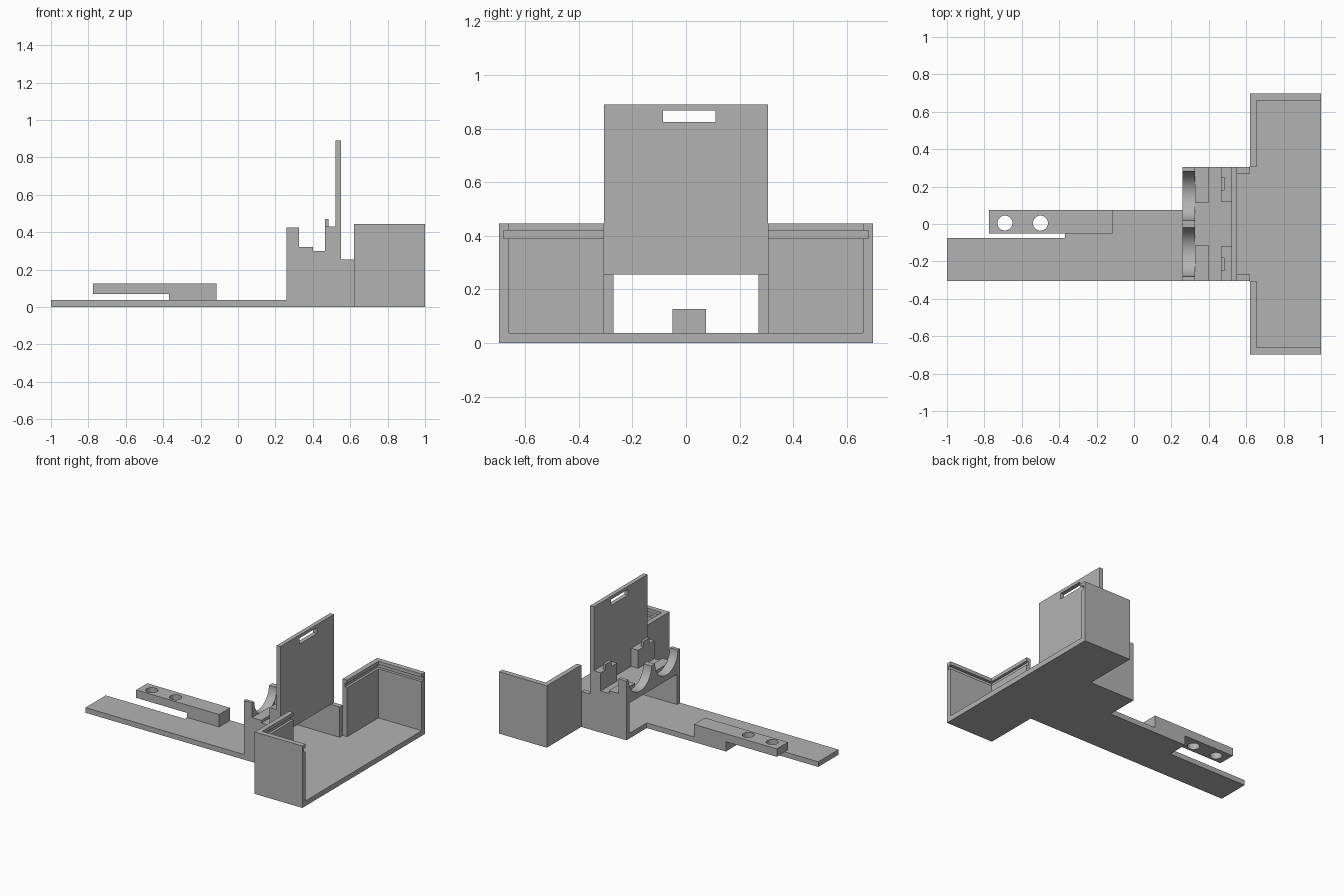
import bpy, bmesh, math
from mathutils import Vector

cube = bpy.data.objects.get("Cube")
if cube:
    bpy.data.objects.remove(cube, do_unlink=True)

grey = bpy.data.materials.new("plain grey")
grey.use_nodes = True
grey.diffuse_color = (0.45, 0.45, 0.45, 1)
grey.node_tree.nodes["Principled BSDF"].inputs["Base Color"].default_value = grey.diffuse_color


def prism(name, outline, axis, lo, hi):
    """Extrude a flat outline along x (points are y, z) or z (points are x, y)."""
    bm = bmesh.new()
    place = (lambda a, b: (lo, a, b)) if axis == "x" else (lambda a, b: (a, b, lo))
    step = Vector((hi - lo, 0, 0)) if axis == "x" else Vector((0, 0, hi - lo))
    face = bm.faces.new([bm.verts.new(place(a, b)) for a, b in outline])
    new = bmesh.ops.extrude_face_region(bm, geom=[face], use_keep_orig=True)
    verts = [g for g in new["geom"] if isinstance(g, bmesh.types.BMVert)]
    bmesh.ops.translate(bm, vec=step, verts=verts)
    bmesh.ops.recalc_face_normals(bm, faces=bm.faces)
    mesh = bpy.data.meshes.new(name)
    bm.to_mesh(mesh)
    bm.free()
    mesh.materials.append(grey)
    obj = bpy.data.objects.new(name, mesh)
    bpy.context.collection.objects.link(obj)
    return obj


def box(name, x, y, z):
    y0, y1 = sorted(y)
    return prism(name, [(x[0], y0), (x[1], y0), (x[1], y1), (x[0], y1)], "z", *z)


def cut(target, cutter):
    cutter.hide_render = True
    cutter.hide_set(True)
    mod = target.modifiers.new("cut", "BOOLEAN")
    mod.operation = "DIFFERENCE"
    mod.solver = "EXACT"
    mod.object = cutter


FLOOR, DECK, SIDE, WIDE = 0.037, 0.255, 0.305, 0.697

# Floor plate: long arm, neck and wide tray in one outline
prism("floor_plate", [(-1, -SIDE), (0.62, -SIDE), (0.62, -WIDE), (1, -WIDE), (1, WIDE),
                      (0.62, WIDE), (0.62, SIDE), (0.26, SIDE), (0.26, 0.075),
                      (-0.37, 0.075), (-0.37, -0.075), (-1, -0.075)], "z", 0, FLOOR)

# Raised bar with two screw holes
bar = box("bar", (-0.775, -0.115), (-0.05, 0.075), (0.07, 0.127))
box("bar_foot", (-0.37, -0.115), (-0.05, 0.075), (FLOOR, 0.07))
for i, x in enumerate((-0.69, -0.5)):
    ring = [(x + 0.04 * math.cos(a * math.pi / 16), 0.005 + 0.04 * math.sin(a * math.pi / 16))
            for a in range(32)]
    cut(bar, prism(f"hole_cutter_{i}", ring, "z", 0.05, 0.15))

for s, label in ((1, "left"), (-1, "right")):
    # Tray corner wall, with a lid groove near its top
    wall = prism(f"tray_wall_{label}",
                 [(0.62, s * SIDE), (0.655, s * SIDE), (0.655, s * 0.66), (1, s * 0.66),
                  (1, s * WIDE), (0.62, s * WIDE)], "z", FLOOR, 0.445)
    cut(wall, box(f"groove_cutter_{label}", (0.637, 1.1), (s * 0.2, s * 0.68), (0.39, 0.42)))
    # Tunnel side wall
    box(f"tunnel_wall_{label}", (0.26, 0.62), (s * 0.27, s * SIDE), (FLOOR, DECK))
    # Raised step, stop block and its tab on the deck
    box(f"deck_step_{label}", (0.325, 0.40), (s * 0.115, s * SIDE), (0.30, 0.32))
    box(f"stop_block_{label}", (0.465, 0.52), (s * 0.12, s * SIDE), (0.30, 0.43))
    box(f"stop_tab_{label}", (0.465, 0.485), (s * 0.18, s * 0.25), (0.43, 0.47))

# Deck over the tunnel
box("deck", (0.325, 0.52), (-SIDE, SIDE), (DECK, 0.30))

# Cradle with two round seats
outline = [(-SIDE, DECK), (SIDE, DECK), (SIDE, 0.425)]
for centre in (0.15, -0.15):
    outline += [(centre + 0.13 * math.cos(a * math.pi / 24), 0.425 - 0.13 * math.sin(a * math.pi / 24))
                for a in range(25)]
outline.append((-SIDE, 0.425))
cradle = prism("cradle", outline, "x", 0.26, 0.325)
bpy.ops.object.select_all(action="DESELECT")
cradle.select_set(True)
bpy.context.view_layer.objects.active = cradle
bpy.ops.object.shade_smooth_by_angle(angle=math.radians(30))

# Upright panel with a slot
panel = box("upright_panel", (0.52, 0.55), (-SIDE, SIDE), (DECK, 0.89))
cut(panel, box("slot_cutter", (0.4, 0.7), (-0.085, 0.11), (0.825, 0.867)))
